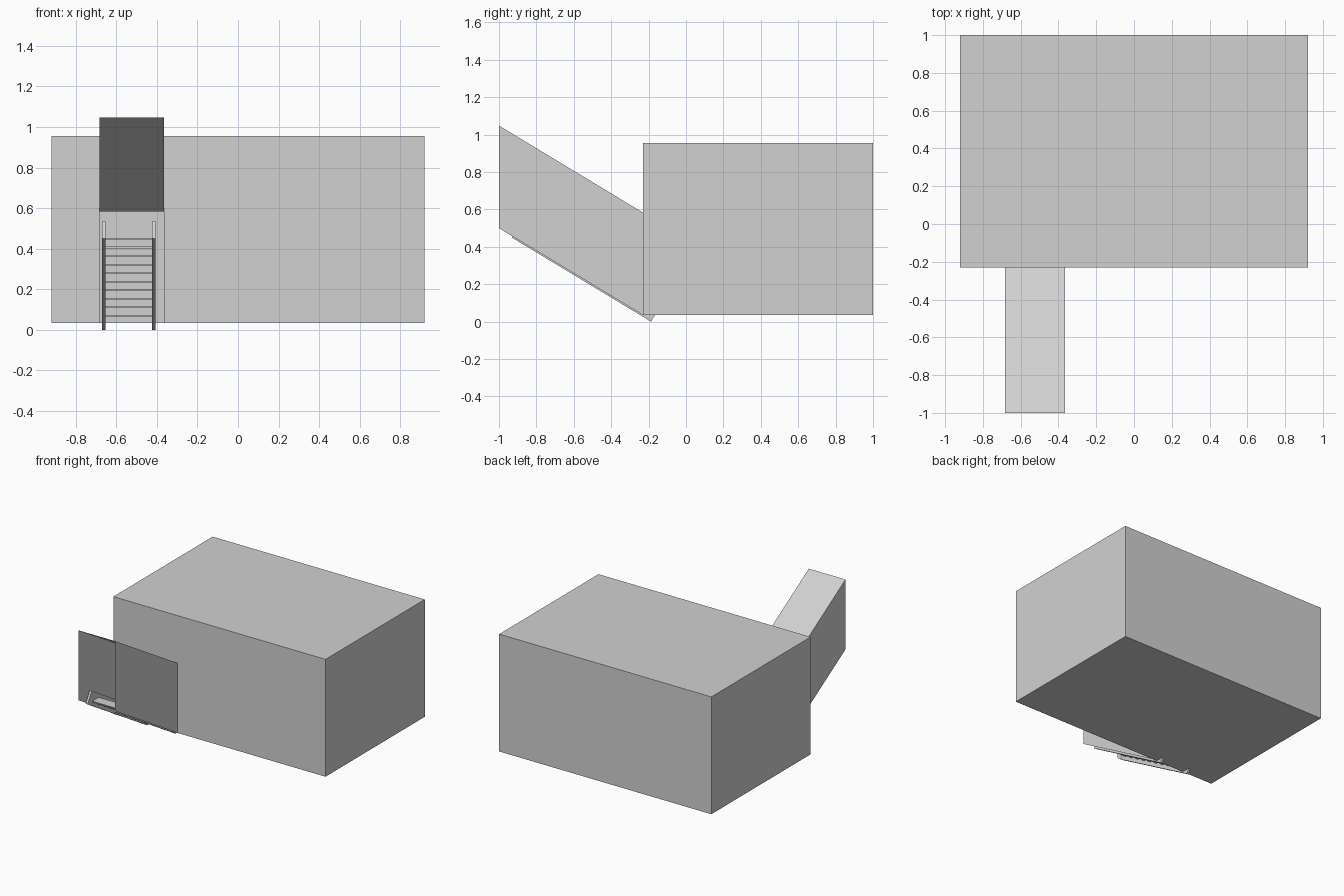
import bpy
import bmesh
from math import atan2, cos, sin
from mathutils import Matrix, Vector

cube = bpy.data.objects.get("Cube")
if cube:
    bpy.data.objects.remove(cube, do_unlink=True)

grey = bpy.data.materials.new("plain_grey")
grey.use_nodes = True
colour = (0.64, 0.64, 0.64, 1)
grey.diffuse_color = colour
grey.node_tree.nodes["Principled BSDF"].inputs["Base Color"].default_value = colour


def add_object(name, bm):
    mesh = bpy.data.meshes.new(name)
    bm.to_mesh(mesh)
    bm.free()
    mesh.materials.append(grey)
    obj = bpy.data.objects.new(name, mesh)
    bpy.context.collection.objects.link(obj)
    return obj


def add_face(bm, points):
    return bm.faces.new([bm.verts.new(p) for p in points])


def add_block(name, size, centre, tilt=0):
    bm = bmesh.new()
    bmesh.ops.create_cube(bm, size=1)
    place = Matrix.Translation(centre) @ Matrix.Rotation(tilt, 4, 'X')
    bm.transform(place @ Matrix.Diagonal((*size, 1)))
    return add_object(name, bm)


# Main dimensions
half, front, back = 0.92, -0.23, 1.0
floor, roof = 0.035, 0.955
left, right = -0.365, -0.683
door_top, shaft_end, rise = 0.583, -1.0, 0.465

# Room shell, with a doorway where the stairwell enters
bm = bmesh.new()
bmesh.ops.create_cube(bm, size=1)
bm.transform(Matrix.Translation((0, (front + back) / 2, (floor + roof) / 2))
             @ Matrix.Diagonal((2 * half, back - front, roof - floor, 1)))
bm.normal_update()
bmesh.ops.delete(bm, geom=[f for f in bm.faces if f.normal.y < -0.9],
                 context='FACES_ONLY')
outline = [(-half, floor), (right, floor), (right, door_top), (left, door_top),
           (left, floor), (half, floor), (half, roof), (-half, roof)]
add_face(bm, [(x, front, z) for x, z in outline])
bmesh.ops.remove_doubles(bm, verts=bm.verts, dist=0.0001)
add_object("room_shell", bm)

# Sloping stairwell: two side walls and a ceiling, open in front and below
bm = bmesh.new()
profile = [(front, floor), (front, door_top),
           (shaft_end, door_top + rise), (shaft_end, floor + rise)]
add_face(bm, [(left, y, z) for y, z in reversed(profile)])
add_face(bm, [(right, y, z) for y, z in profile])
add_face(bm, [(right, front, door_top), (left, front, door_top),
              (left, shaft_end, door_top + rise), (right, shaft_end, door_top + rise)])
bmesh.ops.remove_doubles(bm, verts=bm.verts, dist=0.0001)
bmesh.ops.recalc_face_normals(bm, faces=bm.faces)
add_object("stairwell", bm)

# Stair stringers, lying along the slope
slope = atan2(rise, front - shaft_end)
foot = Vector((0, -0.187, 0))
along = Vector((0, -cos(slope), sin(slope)))
normal = Vector((0, sin(slope), cos(slope)))
length, depth = 0.87, 0.1
middle = foot + along * length / 2 + normal * depth / 2
for name, x in (("right_stringer", -0.661), ("left_stringer", -0.415)):
    add_block(name, (0.017, length, depth), middle + Vector((x, 0, 0)), -slope)

# Treads
for i in range(10):
    z = 0.07 + 0.042 * i
    y = foot.y - (z - 0.058) / (rise / (front - shaft_end))
    add_block(f"tread_{i + 1}", (0.23, 0.08, 0.008), (-0.538, y, z))
